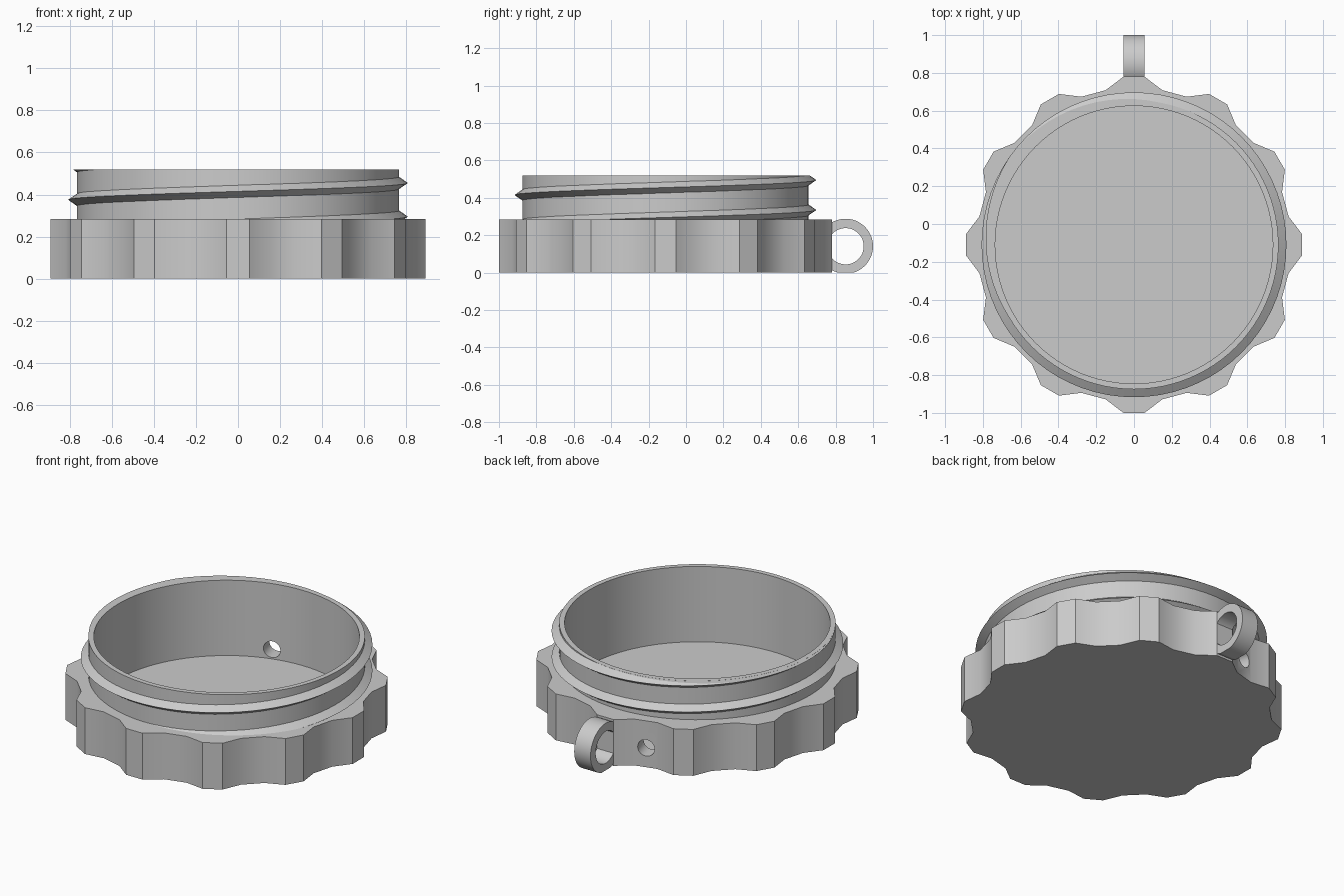
import bpy, bmesh, math
from mathutils import Vector

CY = -0.11                      # lid axis position in y
BASE_TOP, RIM = 0.283, 0.52
NECK_R, BORE_R, FLOOR = 0.765, 0.735, 0.06

cube = bpy.data.objects.get("Cube")
if cube:
    bpy.data.objects.remove(cube, do_unlink=True)

grey = bpy.data.materials.new("plain_grey")
grey.use_nodes = True
COLOR = (0.6, 0.6, 0.6, 1)
grey.diffuse_color = COLOR
bsdf = next(n for n in grey.node_tree.nodes if n.type == 'BSDF_PRINCIPLED')
bsdf.inputs["Base Color"].default_value = COLOR


def polar(r, deg, z=0.0):
    a = math.radians(deg)
    return Vector((r * math.cos(a), CY + r * math.sin(a), z))


def finish(bm, name):
    bmesh.ops.recalc_face_normals(bm, faces=bm.faces[:])
    mesh = bpy.data.meshes.new(name)
    bm.to_mesh(mesh)
    bm.free()
    mesh.materials.append(grey)
    ob = bpy.data.objects.new(name, mesh)
    bpy.context.collection.objects.link(ob)
    return ob


def prism(name, outline, sweep):
    bm = bmesh.new()
    face = bm.faces.new([bm.verts.new(p) for p in outline])
    new = bmesh.ops.extrude_face_region(bm, geom=[face])["geom"]
    bmesh.ops.translate(bm, vec=sweep, verts=[v for v in new if isinstance(v, bmesh.types.BMVert)])
    return finish(bm, name)


def disc(r, z, n=96):
    return [polar(r, i * 360 / n, z) for i in range(n)]


def boolean(ob, tool, operation):
    mod = ob.modifiers.new("cut", 'BOOLEAN')
    mod.operation, mod.solver, mod.object = operation, 'EXACT', tool
    bpy.context.view_layer.objects.active = ob
    bpy.ops.object.modifier_apply(modifier=mod.name)
    bpy.data.objects.remove(tool, do_unlink=True)


def clip(bm, point, normal):
    geom = bm.verts[:] + bm.edges[:] + bm.faces[:]
    cut = bmesh.ops.bisect_plane(bm, geom=geom, plane_co=point, plane_no=normal,
                                 clear_outer=True, dist=1e-6)
    edges = [e for e in cut["geom_cut"] if isinstance(e, bmesh.types.BMEdge)]
    bmesh.ops.holes_fill(bm, edges=edges)


def smooth(ob, deg):
    bpy.ops.object.select_all(action='DESELECT')
    ob.select_set(True)
    bpy.context.view_layer.objects.active = ob
    bpy.ops.object.shade_smooth_by_angle(angle=math.radians(deg))


# Scalloped grip: twelve flat lobes with shallow three-sided hollows between
grip = []
for lobe in range(12):
    for r, a in ((0.892, -3.55), (0.892, 3.55), (0.832, 10.4), (0.832, 19.6)):
        grip.append(polar(r, lobe * 30 + a))
cap = prism("threaded_cap", grip, (0, 0, BASE_TOP))

# Neck, hollow and cord hole
boolean(cap, prism("neck", disc(NECK_R, 0.15), (0, 0, RIM - 0.15)), 'UNION')
boolean(cap, prism("bore", disc(BORE_R, FLOOR), (0, 0, 1)), 'DIFFERENCE')
out = polar(1, 105) - polar(0, 105)
side = Vector((-out.y, out.x, 0))
hole = [polar(0.6, 105, 0.118) + 0.05 * (side * math.cos(t) + Vector((0, 0, math.sin(t))))
        for t in (i * math.tau / 24 for i in range(24))]
boolean(cap, prism("hole", hole, out * 0.4), 'DIFFERENCE')
smooth(cap, 24)

# Screw thread: triangular profile swept up a helix and trimmed at the rim
bm = bmesh.new()
PITCH, STEP = 0.16, 5
rings = []
for deg in range(-120, 600, STEP):
    z = 0.295 + PITCH * deg / 360
    rings.append([bm.verts.new(polar(r, deg, z + dz)) for r, dz in
                  ((NECK_R - 0.01, -0.036), (0.807, 0), (NECK_R - 0.01, 0.036))])
for a, b in zip(rings, rings[1:]):
    for i in range(3):
        j = (i + 1) % 3
        bm.faces.new((a[i], a[j], b[j], b[i]))
bm.faces.new(rings[0])
bm.faces.new(rings[-1][::-1])
clip(bm, (0, 0, RIM - 0.0005), (0, 0, 1))
smooth(finish(bm, "screw_thread"), 24)

# Strap loop: a flat ring standing on the rear lobe, trimmed to it and to the ground
bm = bmesh.new()
N, HALF = 48, 0.055
loops = []
for i in range(N):
    t = i * math.tau / N
    loops.append([bm.verts.new((x, 0.853 + r * math.cos(t), 0.141 + r * math.sin(t)))
                  for x, r in ((-HALF, 0.097), (HALF, 0.097), (HALF, 0.147), (-HALF, 0.147))])
for i in range(N):
    a, b = loops[i], loops[(i + 1) % N]
    for k in range(4):
        m = (k + 1) % 4
        bm.faces.new((a[k], a[m], b[m], b[k]))
clip(bm, (0, 0.778, 0), (0, -1, 0))
clip(bm, (0, 0, 0), (0, 0, -1))
smooth(finish(bm, "strap_loop"), 30)
